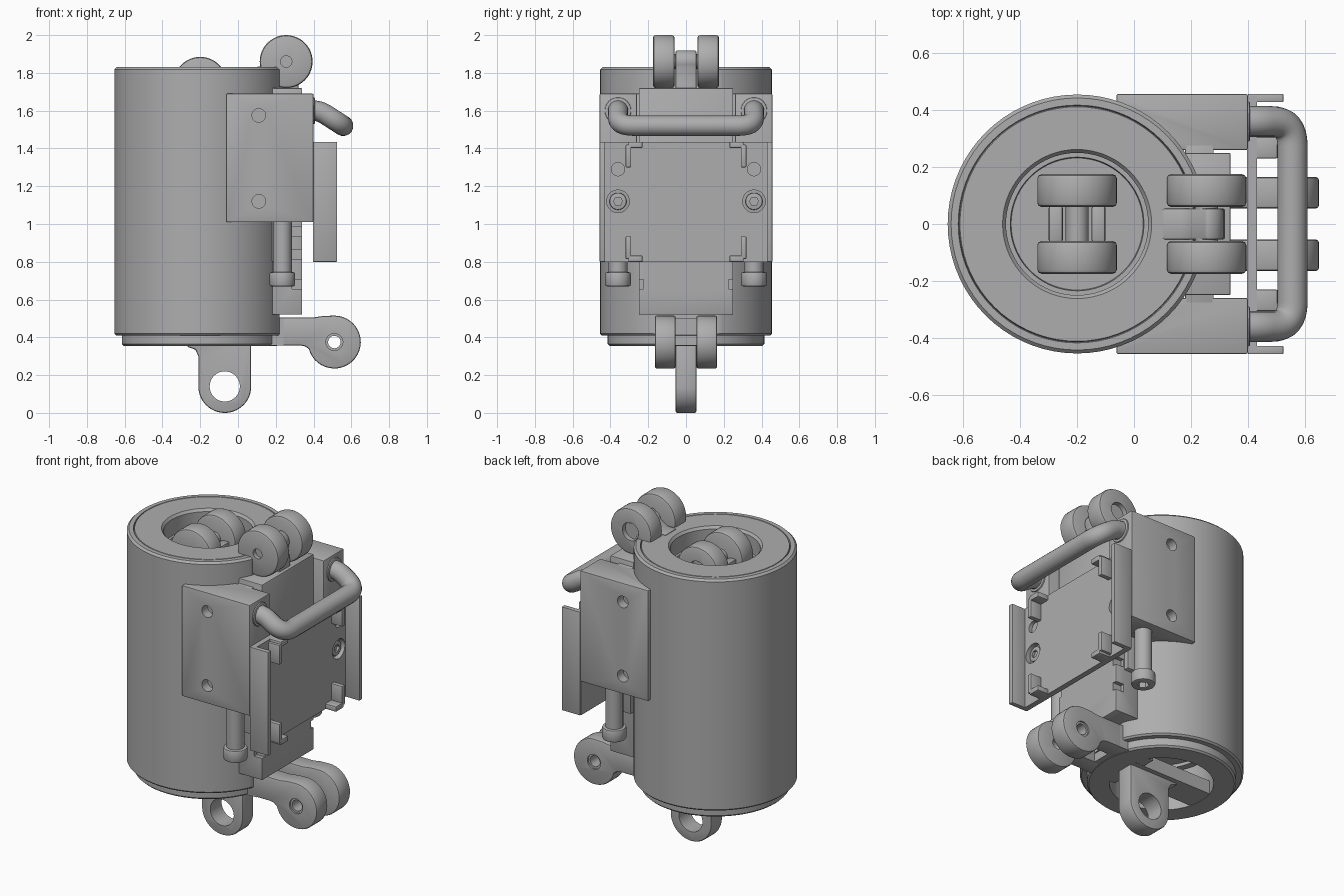
import bpy, bmesh, math
from mathutils import Matrix, Vector

old = bpy.data.objects.get("Cube")
if old:
    bpy.data.objects.remove(old, do_unlink=True)

GREY = (0.42, 0.42, 0.42, 1)
steel = bpy.data.materials.new("grey_metal")
steel.use_nodes = True
steel.diffuse_color = GREY
steel.node_tree.nodes["Principled BSDF"].inputs["Base Color"].default_value = GREY
parts = []


def apply_mod(ob, mod):
    bpy.context.view_layer.objects.active = ob
    bpy.ops.object.modifier_apply(modifier=mod.name)


def finish(bm, name, bevel=0):
    bmesh.ops.recalc_face_normals(bm, faces=bm.faces[:])
    me = bpy.data.meshes.new(name)
    bm.to_mesh(me)
    bm.free()
    me.materials.append(steel)
    ob = bpy.data.objects.new(name, me)
    bpy.context.collection.objects.link(ob)
    if bevel:
        m = ob.modifiers.new("bevel", "BEVEL")
        m.width, m.segments, m.limit_method = bevel, 2, "ANGLE"
        m.angle_limit = math.radians(40)
        apply_mod(ob, m)
    parts.append(ob)
    return ob


def box(name, x, y, z, bevel=0):
    bm = bmesh.new()
    size = [abs(b - a) for a, b in (x, y, z)]
    mid = [(a + b) / 2 for a, b in (x, y, z)]
    bmesh.ops.create_cube(bm, size=1, matrix=Matrix.Translation(mid) @ Matrix.Diagonal((*size, 1)))
    return finish(bm, name, bevel)


def cyl(name, axis, span, at, r, bevel=0, seg=40):
    """Cylinder along an axis; 'at' gives the other two coordinates in order."""
    bm = bmesh.new()
    k = "xyz".index(axis)
    mid = list(at)
    mid.insert(k, sum(span) / 2)
    turn = (Matrix.Rotation(math.pi / 2, 4, "Y"), Matrix.Rotation(math.pi / 2, 4, "X"), Matrix())[k]
    bmesh.ops.create_cone(bm, cap_ends=True, segments=seg, radius1=r, radius2=r,
                          depth=abs(span[1] - span[0]), matrix=Matrix.Translation(mid) @ turn)
    return finish(bm, name, bevel)


def prism(name, outline, y, bevel=0):
    bm = bmesh.new()
    face = bm.faces.new([bm.verts.new((px, y[0], pz)) for px, pz in outline])
    new = bmesh.ops.extrude_face_region(bm, geom=[face])["geom"]
    bmesh.ops.translate(bm, verts=[v for v in new if isinstance(v, bmesh.types.BMVert)],
                        vec=(0, y[1] - y[0], 0))
    return finish(bm, name, bevel)


def lathe(name, profile, cx, seg=72):
    bm = bmesh.new()
    rings = []
    for i in range(seg):
        a = math.tau * i / seg
        rings.append([bm.verts.new((cx + r * math.cos(a), r * math.sin(a), z)) for r, z in profile])
    n = len(profile)
    for i in range(seg):
        p, q = rings[i], rings[(i + 1) % seg]
        for j in range(n):
            k = (j + 1) % n
            bm.faces.new((p[j], q[j], q[k], p[k]))
    return finish(bm, name)


def cut(ob, *cutters):
    for c in cutters:
        m = ob.modifiers.new("cut", "BOOLEAN")
        m.operation, m.object, m.solver = "DIFFERENCE", c, "EXACT"
        apply_mod(ob, m)
        parts.remove(c)
        bpy.data.objects.remove(c, do_unlink=True)
    return ob


def arc(cx, cz, r, a0, a1, n=28):
    angles = [math.radians(a0 + (a1 - a0) * i / n) for i in range(n + 1)]
    return [(cx + r * math.cos(a), cz + r * math.sin(a)) for a in angles]


# Barrel: hollow turned body with a flat on the bracket side
CX = -0.2
barrel = lathe("barrel", [(0.262, 1.83), (0.412, 1.83), (0.415, 1.82), (0.418, 1.83), (0.443, 1.83),
                          (0.455, 1.818), (0.455, 0.42), (0.445, 0.41), (0.415, 0.41), (0.415, 0.365),
                          (0.405, 0.355), (0.29, 0.355), (0.29, 0.6), (0.25, 0.6), (0.25, 1.815)], CX)
cut(barrel, box("flat_cutter", (0.22, 0.6), (-0.6, 0.6), (0.412, 2)))
cyl("plunger", "z", (0.62, 1.7), (CX, 0), 0.252, seg=72)
lathe("plunger_rim", [(0.23, 1.69), (0.235, 1.715), (0.25, 1.715), (0.252, 1.69)], CX)

# Roller pairs on the plunger and on the top of the rail
def rollers(name, x, z):
    for s, side in ((1, "left"), (-1, "right")):
        wheel = cyl(name + "_roller_" + side, "y", (s * 0.06, s * 0.175), (x, z), 0.14, 0.015, 48)
        cut(wheel, cyl("recess", "y", (s * 0.145, s * 0.2), (x, z), 0.055 if s > 0 else 0.03))
    cyl(name + "_axle", "y", (-0.15, 0.15), (x, z), 0.04)


rollers("plunger", CX, 1.745)
for x in ((-0.3, -0.25), (-0.15, -0.1)):
    box("plunger_fork", x, (-0.065, 0.065), (1.65, 1.75), 0.01)
rollers("top", 0.255, 1.86)
prism("top_roller_mount", [(0.1, 1.66), (0.32, 1.66), (0.32, 1.74)] + arc(0.255, 1.86, 0.06, -30, 90, 8)
      + [(0.2, 1.86), (0.16, 1.835), (0.1, 1.835)], (-0.055, 0.055), 0.008)

# Bottom bar with hanging eye tab
box("bottom_bar", (-0.52, 0.15), (-0.085, 0.085), (0.357, 0.44))
tab = prism("eye_tab", arc(-0.07, 0.14, 0.14, -180, 0) +
            [(0.07, 0.38), (-0.27, 0.38), (-0.27, 0.35), (-0.225, 0.335), (-0.21, 0.3)],
            (-0.055, 0.055), 0.01)
cut(tab, cyl("eye_cutter", "y", (-0.1, 0.1), (-0.07, 0.14), 0.08))

# Lower fork with two pierced arms
box("fork_root", (-0.0, 0.24), (-0.165, 0.165), (0.358, 0.5))
for s, side in ((1, "left"), (-1, "right")):
    arm = prism("fork_arm_" + side, arc(0.51, 0.375, 0.14, 90, -165) +
                [(0.355, 0.352), (0.33, 0.357), (0.1, 0.357), (0.1, 0.505), (0.4, 0.505), (0.45, 0.513)],
                (s * 0.055, s * 0.165), 0.01)
    cut(arm, cyl("pin_cutter", "y", (0, s * 0.3), (0.51, 0.375), 0.033),
        cyl("counterbore", "y", (s * 0.155, s * 0.3), (0.51, 0.375), 0.045))

# Mounting rail on the flat
box("rail_base", (0.18, 0.28), (-0.28, 0.28), (0.8, 1.69), 0.004)
rail = box("rail", (0.18, 0.34), (-0.25, 0.25), (0.52, 1.72), 0.006)
for s in (1, -1):
    for z in (0.68, 0.84, 0.96):
        cut(rail, box("notch", (0.285, 0.4), (s * 0.225, s * 0.3), (z - 0.025, z + 0.025)))

# Side brackets, clamp screws, and holes
for s, side in ((1, "left"), (-1, "right")):
    bracket = box("bracket_" + side, (-0.062, 0.4), (s * 0.26, s * 0.457), (1.01, 1.69), 0.006)
    cut(bracket, cyl("barrel_cutter", "z", (0.9, 1.8), (CX, 0), 0.45, seg=72))
    for z in (1.12, 1.575):
        cut(bracket, cyl("side_hole", "y", (s * 0.4, s * 0.5), (0.11, z), 0.036))
    cyl("clamp_shaft_" + side, "z", (0.73, 1.02), (0.235, s * 0.36), 0.05)
    head = cyl("clamp_head_" + side, "z", (0.67, 0.745), (0.235, s * 0.36), 0.068, 0.01)
    cut(head, cyl("socket", "z", (0.6, 0.71), (0.235, s * 0.36), 0.033, seg=6))
    cyl("handle_collar_" + side, "x", (0.38, 0.408), (s * 0.36, 1.6), 0.07, 0.006)

# Front plate with side flanges and corner clips
plate = box("front_plate", (0.398, 0.432), (-0.45, 0.45), (0.8, 1.435))
for s, side in ((1, "left"), (-1, "right")):
    cut(plate, cyl("bolt_hole", "x", (0.3, 0.5), (s * 0.36, 1.12), 0.06),
        cyl("pin_hole", "x", (0.41, 0.5), (s * 0.36, 1.29), 0.035))
    bolt = cyl("plate_bolt_" + side, "x", (0.38, 0.42), (s * 0.36, 1.12), 0.045, 0.005)
    cut(bolt, cyl("hex", "x", (0.405, 0.5), (s * 0.36, 1.12), 0.024, seg=6))
    box("flange_" + side, (0.4, 0.525), (s * 0.428, s * 0.457), (0.8, 1.435), 0.003)
    for t, level in ((1, "top"), (-1, "bottom")):
        edge = 1.1175 + t * 0.3175
        box("clip_post_" + level, (0.42, 0.505), (s * 0.29, s * 0.32), (edge - t * 0.135, edge - t * 0.015), 0.006)
        box("clip_ledge_" + level, (0.42, 0.505), (s * 0.23, s * 0.305), (edge - t * 0.033, edge), 0.006)

# Bent tube handle
corners = [Vector(p) for p in ((0.37, -0.36, 1.605), (0.44, -0.36, 1.595), (0.557, -0.36, 1.52),
                               (0.557, 0.36, 1.52), (0.44, 0.36, 1.595), (0.37, 0.36, 1.605))]
path = [corners[0]]
for a, b, c, r in zip(corners, corners[1:], corners[2:], (0.03, 0.085, 0.085, 0.03)):
    p, q = b + (a - b).normalized() * r, b + (c - b).normalized() * r
    for i in range(9):
        t = i / 8
        path.append(p * (1 - t) ** 2 + b * 2 * t * (1 - t) + q * t * t)
path.append(corners[-1])
curve = bpy.data.curves.new("handle_path", "CURVE")
curve.dimensions, curve.bevel_depth, curve.bevel_resolution = "3D", 0.054, 6
curve.use_fill_caps = True
spline = curve.splines.new("POLY")
spline.points.add(len(path) - 1)
for pt, co in zip(spline.points, path):
    pt.co = (*co, 1)
guide = bpy.data.objects.new("handle_guide", curve)
bpy.context.collection.objects.link(guide)
bpy.context.view_layer.update()
tube = bmesh.new()
tube.from_mesh(guide.evaluated_get(bpy.context.evaluated_depsgraph_get()).to_mesh())
bpy.data.objects.remove(guide, do_unlink=True)
finish(tube, "handle")

# Smooth round surfaces, keep hard edges
for ob in bpy.context.view_layer.objects:
    ob.select_set(ob in parts)
bpy.context.view_layer.objects.active = parts[0]
bpy.ops.object.shade_smooth_by_angle(angle=math.radians(30))
